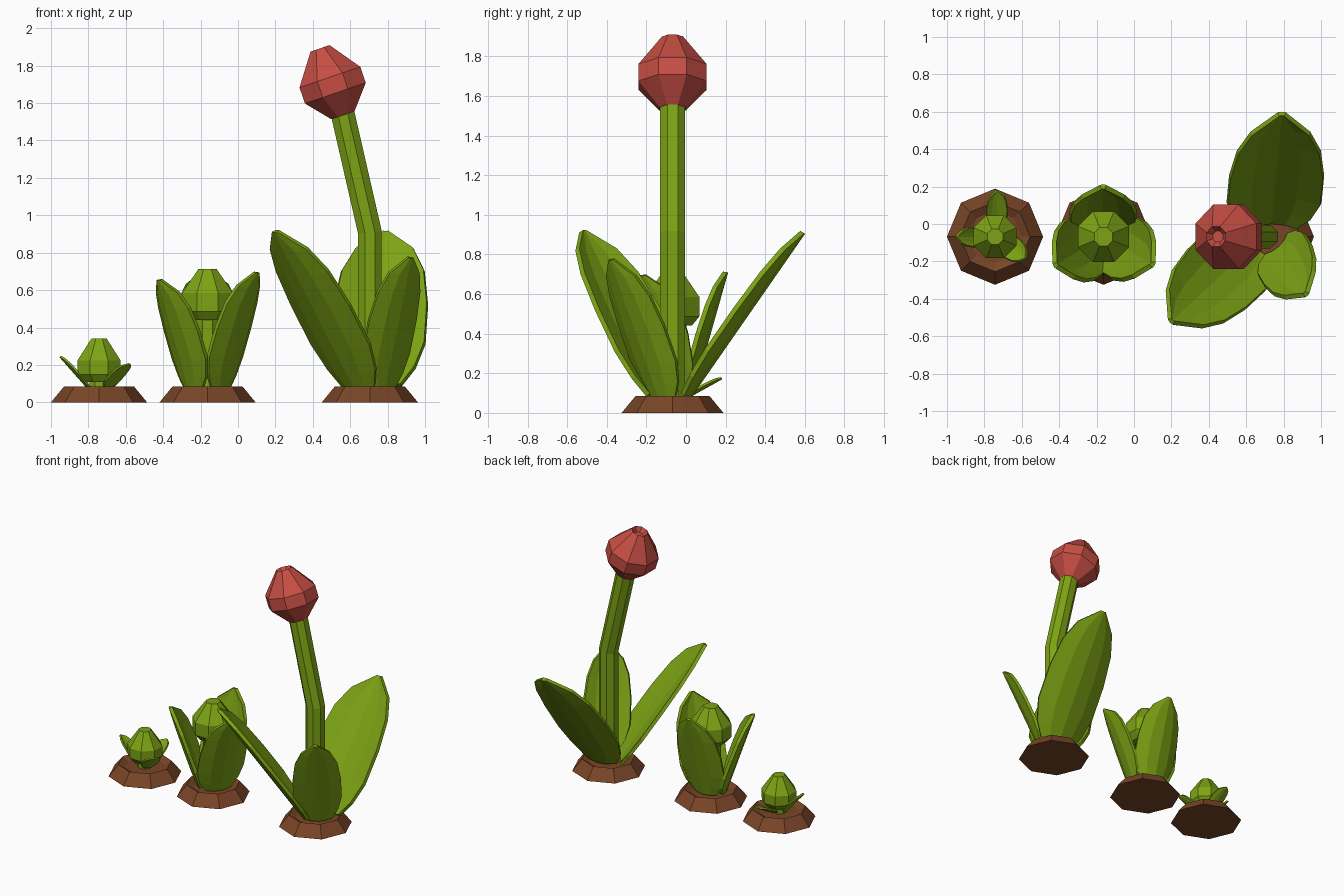
import bpy, bmesh, math
from mathutils import Vector, Matrix

if "Cube" in bpy.data.objects:
    bpy.data.objects.remove(bpy.data.objects["Cube"])


def material(name, rgb):
    m = bpy.data.materials.new(name)
    m.diffuse_color = (*rgb, 1)
    m.use_nodes = True
    m.node_tree.nodes["Principled BSDF"].inputs["Base Color"].default_value = m.diffuse_color
    return m


GREEN = material("leaf green", (0.205, 0.37, 0.007))
BROWN = material("soil brown", (0.19, 0.06, 0.02))
RED = material("bud red", (0.56, 0.075, 0.055))


def finish(name, bm, mat):
    bmesh.ops.recalc_face_normals(bm, faces=bm.faces)
    me = bpy.data.meshes.new(name)
    bm.to_mesh(me)
    bm.free()
    me.materials.append(mat)
    ob = bpy.data.objects.new(name, me)
    bpy.context.collection.objects.link(ob)
    return ob


def loft(name, rings, mat, phase=math.pi / 8, n=8):
    """Closed eight-sided body through rings of (centre, radius, tilt about y)."""
    bm = bmesh.new()
    loops = []
    for c, r, tilt in rings:
        rot = Matrix.Rotation(tilt, 3, 'Y')
        loops.append([bm.verts.new(Vector(c) + rot @ Vector((
            r * math.cos(phase + 2 * math.pi * i / n),
            r * math.sin(phase + 2 * math.pi * i / n), 0))) for i in range(n)])
    for a, b in zip(loops, loops[1:]):
        for i in range(n):
            j = (i + 1) % n
            bm.faces.new((a[i], a[j], b[j], b[i]))
    bm.faces.new(loops[0][::-1])
    bm.faces.new(loops[-1])
    return finish(name, bm, mat)


def upright(name, x, y, profile, mat, phase=math.pi / 8):
    return loft(name, [((x, y, z), r, 0) for r, z in profile], mat, phase)


# leaf outline: position along the leaf, half-width as part of the widest
OUTLINE = [(0, 0.55), (0.1, 0.82), (0.25, 1), (0.5, 1), (0.72, 0.88), (0.87, 0.62), (1, 0.07)]


def leaf(name, base, tip, azimuth, width, cup, thick=0.025):
    base, tip = Vector(base), Vector(tip)
    a = math.radians(azimuth)
    side = Vector((-math.sin(a), math.cos(a), 0))
    inward = (tip - base).cross(side).normalized()
    if inward.z < 0:
        inward.negate()
    bm = bmesh.new()
    rows = []
    for t, w in OUTLINE:
        c = base.lerp(tip, t)
        rows.append([bm.verts.new(c + side * (s * w * width) + inward * (cup * w * s * s))
                     for s in (-1, -0.5, 0, 0.5, 1)])
    for p, q in zip(rows, rows[1:]):
        for i in range(4):
            bm.faces.new((p[i], p[i + 1], q[i + 1], q[i]))
    ob = finish(name, bm, GREEN)
    mod = ob.modifiers.new("thickness", 'SOLIDIFY')
    mod.thickness = thick
    mod.offset = 0
    return ob


Y = -0.068
X1, X2, X3 = -0.743, -0.163, 0.705

# soil mounds with a shallow hollow on top
for label, x in (("small", X1), ("medium", X2), ("tall", X3)):
    upright(label + "_soil_mound", x, Y,
            [(0.257, 0), (0.187, 0.085), (0.14, 0.06)], BROWN, 0)

# small plant
upright("small_stem", X1, Y, [(0.055, 0.05), (0.055, 0.13)], GREEN)
upright("small_bud", X1, Y, [(0.09, 0.11), (0.124, 0.15), (0.124, 0.225), (0.045, 0.34)], GREEN)
leaf("small_leaf_left", (-0.80, -0.07, 0.075), (-0.95, -0.07, 0.245), 180, 0.052, 0.015, 0.012)
leaf("small_leaf_back", (-0.735, 0.0, 0.075), (-0.73, 0.18, 0.175), 90, 0.055, 0.015, 0.012)
leaf("small_leaf_right", (-0.69, -0.1, 0.075), (-0.58, -0.185, 0.205), -38, 0.062, 0.015, 0.012)

# medium plant
upright("medium_stem", X2, Y, [(0.072, 0.05), (0.072, 0.46)], GREEN)
upright("medium_bud", X2, Y, [(0.105, 0.44), (0.147, 0.487), (0.147, 0.585), (0.053, 0.713)], GREEN)
leaf("medium_leaf_left", (-0.255, -0.115, 0.075), (-0.42, -0.22, 0.655), 210, 0.175, 0.05)
leaf("medium_leaf_right", (-0.075, -0.115, 0.075), (0.1, -0.215, 0.695), -30, 0.175, 0.05)
leaf("medium_leaf_back", (-0.165, 0.02, 0.075), (-0.165, 0.2, 0.71), 90, 0.175, 0.05)

# tall plant: bent stem, tilted open red bud
loft("tall_stem", [((X3, Y, 0.05), 0.069, 0), ((X3, Y, 0.91), 0.069, -0.11),
                   ((0.556, Y, 1.56), 0.069, -0.25)], GREEN)
tilt = -0.33
axis = Vector((math.sin(tilt), 0, math.cos(tilt)))
foot = Vector((0.561, Y, 1.535))
loft("red_bud", [(foot + axis * h, r, tilt) for h, r in
                 ((0, 0.071), (0.125, 0.186), (0.215, 0.186), (0.378, 0.058), (0.345, 0.032))], RED)
leaf("tall_leaf_left", (0.63, -0.12, 0.075), (0.2, -0.52, 0.915), 224, 0.22, 0.05)
leaf("tall_leaf_back", (0.735, 0.01, 0.075), (0.79, 0.59, 0.91), 90, 0.25, 0.06)
leaf("tall_leaf_right", (0.78, -0.13, 0.075), (0.92, -0.375, 0.775), -48, 0.165, 0.045)
